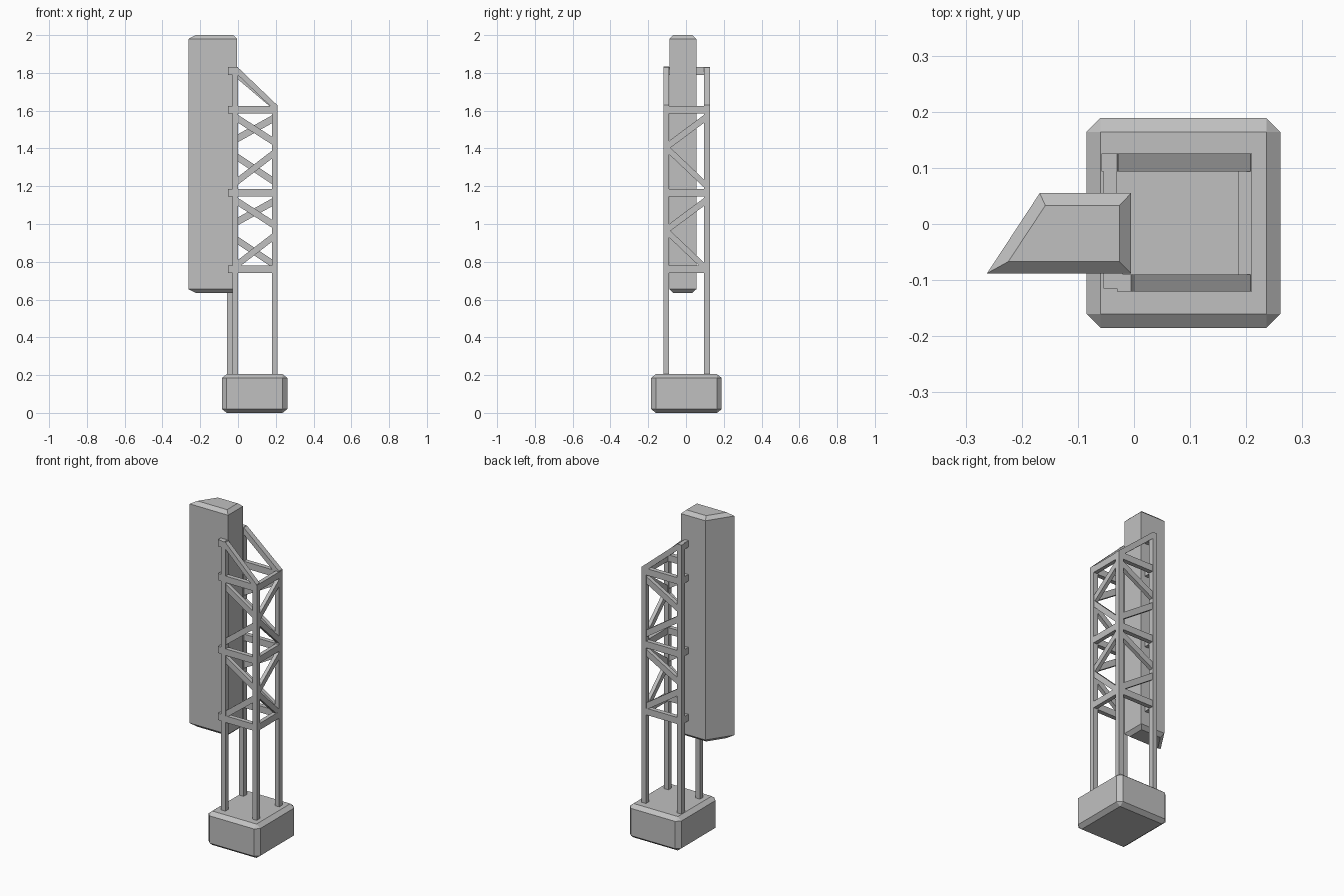
import bpy, bmesh
from mathutils import Vector

cube = bpy.data.objects.get("Cube")
if cube:
    bpy.data.objects.remove(cube, do_unlink=True)

GREY = (0.53, 0.53, 0.53, 1)
mat = bpy.data.materials.new("plain grey")
mat.use_nodes = True
mat.diffuse_color = GREY
mat.node_tree.nodes["Principled BSDF"].inputs["Base Color"].default_value = GREY


def finish(name, bm):
    bmesh.ops.recalc_face_normals(bm, faces=bm.faces)
    mesh = bpy.data.meshes.new(name)
    bm.to_mesh(mesh)
    bm.free()
    mesh.materials.append(mat)
    obj = bpy.data.objects.new(name, mesh)
    bpy.context.collection.objects.link(obj)
    return obj


def loft(name, rings):
    """Skin matching rings of points and cap both ends."""
    bm = bmesh.new()
    loops = [[bm.verts.new(p) for p in ring] for ring in rings]
    n = len(loops[0])
    for a, b in zip(loops, loops[1:]):
        for i in range(n):
            j = (i + 1) % n
            bm.faces.new((a[i], a[j], b[j], b[i]))
    bm.faces.new(loops[0])
    bm.faces.new(loops[-1])
    return finish(name, bm)


def box(name, x, y, z):
    rings = [[(x[0], y[0], h), (x[1], y[0], h), (x[1], y[1], h), (x[0], y[1], h)] for h in z]
    return loft(name, rings)


def bar(name, start, end, height, depth):
    """Beam with upright ends; height is vertical, depth is sideways."""
    start, end = Vector(start), Vector(end)
    run = end - start
    side = Vector((-run.y, run.x, 0)).normalized() * depth / 2
    up = Vector((0, 0, height / 2))
    return loft(name, [[p - side - up, p + side - up, p + side + up, p - side + up]
                       for p in (start, end)])


# Chamfered foundation block
bm = bmesh.new()
bmesh.ops.create_cube(bm, size=1)
bmesh.ops.scale(bm, vec=(0.346, 0.374, 0.256), verts=bm.verts)
bmesh.ops.bevel(bm, geom=bm.edges[:], offset=0.025, segments=1, affect='EDGES')
bmesh.ops.scale(bm, vec=(1, 1, 0.8), verts=bm.verts)
bmesh.ops.translate(bm, vec=(0.088, 0.002, 0.1025), verts=bm.verts)
finish("foundation_block", bm)

# Tall slanted panel with chamfered ends
outer = [(-0.262, -0.088), (-0.005, -0.088), (-0.005, 0.055), (-0.168, 0.055)]
inner = [(-0.224, -0.067), (-0.026, -0.067), (-0.026, 0.033), (-0.158, 0.033)]
levels = [(inner, 0.635), (outer, 0.655), (outer, 1.98), (inner, 2.0)]
loft("tall_panel", [[(x, y, z) for x, y in ring] for ring, z in levels])

# Four posts, the two beside the panel being taller
FRONT, BACK = (-0.12, -0.09), (0.094, 0.126)
LOW, HIGH = 1.625, 1.83
box("front_panel_post", (-0.03, 0), FRONT, (0.2, HIGH))
box("back_panel_post", (-0.058, -0.028), BACK, (0.2, HIGH))
box("front_outer_post", (0.18, 0.21), FRONT, (0.2, LOW))
box("back_outer_post", (0.18, 0.21), BACK, (0.2, LOW))

# Level rails round the frame
fy, by, rx, lx = -0.105, 0.11, 0.197, -0.042
for z in (0.76, 1.165, 1.605):
    bar("front_rail", (-0.01, fy, z), (0.19, fy, z), 0.04, 0.027)
    bar("back_rail", (-0.035, by, z), (0.19, by, z), 0.04, 0.027)
    bar("side_rail", (rx, -0.1, z), (rx, 0.1, z), 0.04, 0.024)
for z in (0.76, 1.165, 1.605, 1.81):
    bar("panel_rail", (lx, -0.1, z), (lx, 0.1, z), 0.04, 0.024)
    box("panel_bracket", (-0.054, -0.02), (-0.115, -0.085), (z - 0.02, z + 0.02))

# Sloping top beams
bar("front_top_beam", (-0.005, fy, 1.813), (0.208, fy, 1.609), 0.04, 0.03)
bar("back_top_beam", (-0.03, by, 1.811), (0.208, by, 1.609), 0.04, 0.032)

# Zigzag braces in the two bays of each braced face
for top in (1.56, 1.12):
    steps = [(top, top - 0.125), (top - 0.185, top - 0.335)]
    for i, (a, b) in enumerate(steps):
        near, far = (-0.005, 0.19) if i == 0 else (0.19, -0.005)
        bar("front_brace", (near, fy, a), (far, fy, b), 0.042, 0.024)
        near, far = (0.19, -0.035) if i == 0 else (-0.035, 0.19)
        bar("back_brace", (near, by, a), (far, by, b), 0.042, 0.024)
    middle = top - 0.145
    bar("side_brace", (rx, 0.1, top), (rx, -0.095, middle), 0.042, 0.022)
    bar("side_brace", (rx, -0.095, middle - 0.02), (rx, 0.1, top - 0.35), 0.042, 0.022)
